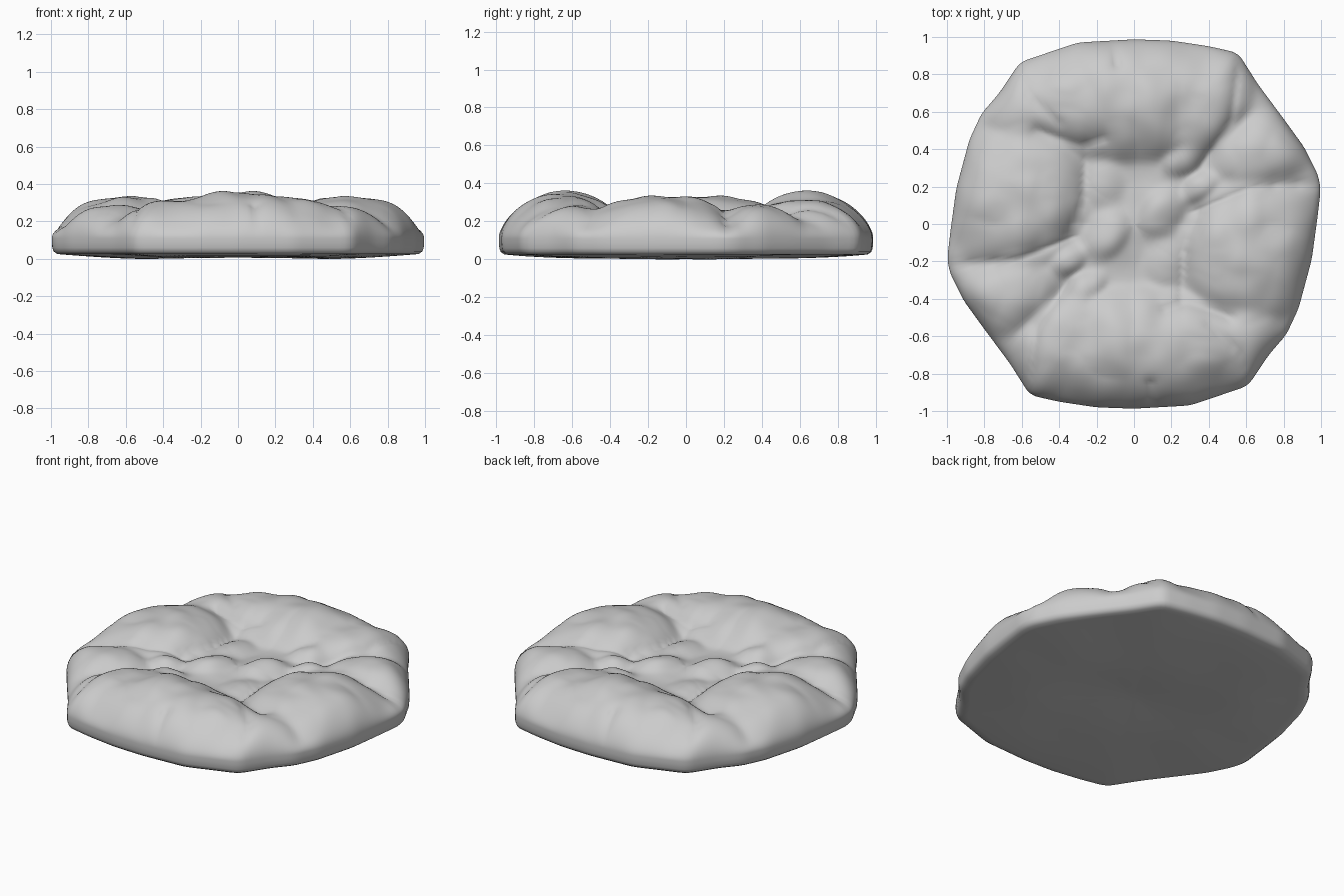
import bpy, bmesh, math
from mathutils import Vector, noise

if "Cube" in bpy.data.objects:
    bpy.data.objects.remove(bpy.data.objects["Cube"])

# Half of the outline; the stone repeats under a half turn
OUTLINE = [(.995, .20), (.985, .26), (.91, .41), (.805, .555), (.66, .75), (.61, .83),
           (.555, .915), (.4, .95), (.2, .98), (0, .987), (-.3, .97), (-.61, .865),
           (-.72, .70), (-.815, .59), (-.88, .45), (-.95, .19), (-.98, -.03), (-1, -.2)]
# Lumps: centre x, y, half sizes, turn, peak height
LOBES = [(-.03, .64, .70, .34, 0, .36), (-.60, .13, .38, .46, -.2, .35),
         (.70, .40, .38, .22, .35, .305), (.40, .62, .22, .34, -.5, .335),
         (-.57, .62, .26, .30, .7, .305),
         (.27, .35, .15, .10, .4, .275), (.15, .06, .18, .13, .9, .265),
         (.36, .20, .14, .09, .6, .265), (-.17, .22, .14, .16, .2, .245)]
# Creases: width, depth, path
CREASES = [(.035, .03, [(1.0, .22), (.62, .19), (.33, .07)]),
           (.04, .03, [(.57, .92), (.52, .55), (.36, .32)]),
           (.04, .03, [(-.52, .50), (-.28, .42), (-.16, .46)]),
           (.03, .018, [(-.62, .86), (-.56, .68), (-.40, .54)]),
           (.03, .035, [(-.11, 1.0), (-.09, .85)]),
           (.025, .02, [(-.25, .42), (-.27, .12), (-.35, -.05)])]
FLOOR = .22


def seg_dist(p, a, b):
    d = b - a
    t = max(0, min(1, (p - a).dot(d) / d.length_squared))
    return (p - a - d * t).length


def height(x, y):
    total = math.exp(60 * FLOOR)
    for s in (1, -1):
        for cx, cy, a, b, rot, h in LOBES:
            c, off = Vector((cx, cy)), Vector((s * x - cx, s * y - cy))
            # Big lumps fall more gently toward the rim
            if c.length > .5:
                n = c.normalized()
                off -= n * (.22 * max(0, off.dot(n)))
            u = (off.x * math.cos(rot) + off.y * math.sin(rot)) / a
            v = (off.y * math.cos(rot) - off.x * math.sin(rot)) / b
            d = u * u + v * v
            z = .18 + (h - .18) * (1 - .6 * d - .4 * d * d)
            total += math.exp(60 * max(z, 0))
    z = math.log(total) / 60
    for s in (1, -1):
        p = Vector((s * x, s * y))
        for w, depth, path in CREASES:
            pts = [Vector(q) for q in path]
            d = min(seg_dist(p, a, b) for a, b in zip(pts, pts[1:]))
            z -= depth * math.exp(-d / w)
        # Weathering: soft swells and fine wrinkles
        for f, amp in ((3, .012), (7, .008)):
            z += amp * noise.noise(Vector((p.x * f + 4, p.y * f, 1.7)))
        z += .014 * (abs(noise.noise(Vector((p.x * 4, p.y * 4, 8)))) - .2)
    return z


def radius(a):
    # Ray against the closed outline polygon
    d = Vector((math.cos(a), math.sin(a)))
    for p, q in zip(RING, RING[1:] + RING[:1]):
        e = q - p
        den = d.x * e.y - d.y * e.x
        if abs(den) < 1e-9:
            continue
        t = (p.x * e.y - p.y * e.x) / den
        u = (p.x * d.y - p.y * d.x) / den
        if t > 0 and -1e-6 <= u <= 1 + 1e-6:
            return t
    return 1.0


RING = [Vector(p) for p in OUTLINE] + [-Vector(p) for p in OUTLINE]
N, M = 240, 60
raw = [radius(2 * math.pi * i / N) for i in range(N)]
R = [sum(raw[(i + k) % N] for k in (-1, 0, 1)) / 3 for i in range(N)]

bm = bmesh.new()


def ring(fn):
    return [bm.verts.new(fn(2 * math.pi * i / N, R[i])) for i in range(N)]


def top_point(u):
    def fn(a, r):
        x, y = r * u * math.cos(a), r * u * math.sin(a)
        return x, y, .12 + (height(x, y) - .12) * math.sqrt(max(0, 1 - u ** 10))
    return fn


def low_point(u, z):
    return lambda a, r: (r * u * math.cos(a), r * u * math.sin(a), z)


def base_point(u):
    def fn(a, r):
        x, y = r * u * math.cos(a), r * u * math.sin(a)
        n = noise.noise(Vector((x * 2.5, y * 2.5, 5))) + noise.noise(Vector((-x * 2.5, -y * 2.5, 5)))
        z = .04 - .024 * math.sin(math.pi * min(1, u)) ** .8 + .012 * n * (1 - u ** 4)
        return x, y, max(0, z)
    return fn


# Domed top, upright rim, shallow underside
rings = [ring(top_point(math.sin(math.pi / 2 * j / M))) for j in range(1, M + 1)]
rings += [ring(low_point(u, z)) for u, z in ((1, .10), (.997, .07), (.99, .05))]
rings += [ring(base_point(u)) for u in (.97, .93, .85, .75, .65, .55, .45, .35, .25, .15, .07)]
for a, b in zip(rings, rings[1:]):
    for i in range(N):
        k = (i + 1) % N
        bm.faces.new((a[i], b[i], b[k], a[k]))
tip = bm.verts.new((0, 0, height(0, 0)))
foot = bm.verts.new((0, 0, .035))
for i in range(N):
    k = (i + 1) % N
    bm.faces.new((tip, rings[0][i], rings[0][k]))
    bm.faces.new((foot, rings[-1][k], rings[-1][i]))
bmesh.ops.recalc_face_normals(bm, faces=bm.faces)

low = min(v.co.z for v in bm.verts)
for v in bm.verts:
    v.co.z -= low
mesh = bpy.data.meshes.new("lumpy_stone_disc")
bm.to_mesh(mesh)
bm.free()
mesh.shade_smooth()
stone = bpy.data.objects.new("lumpy_stone_disc", mesh)
bpy.context.collection.objects.link(stone)
